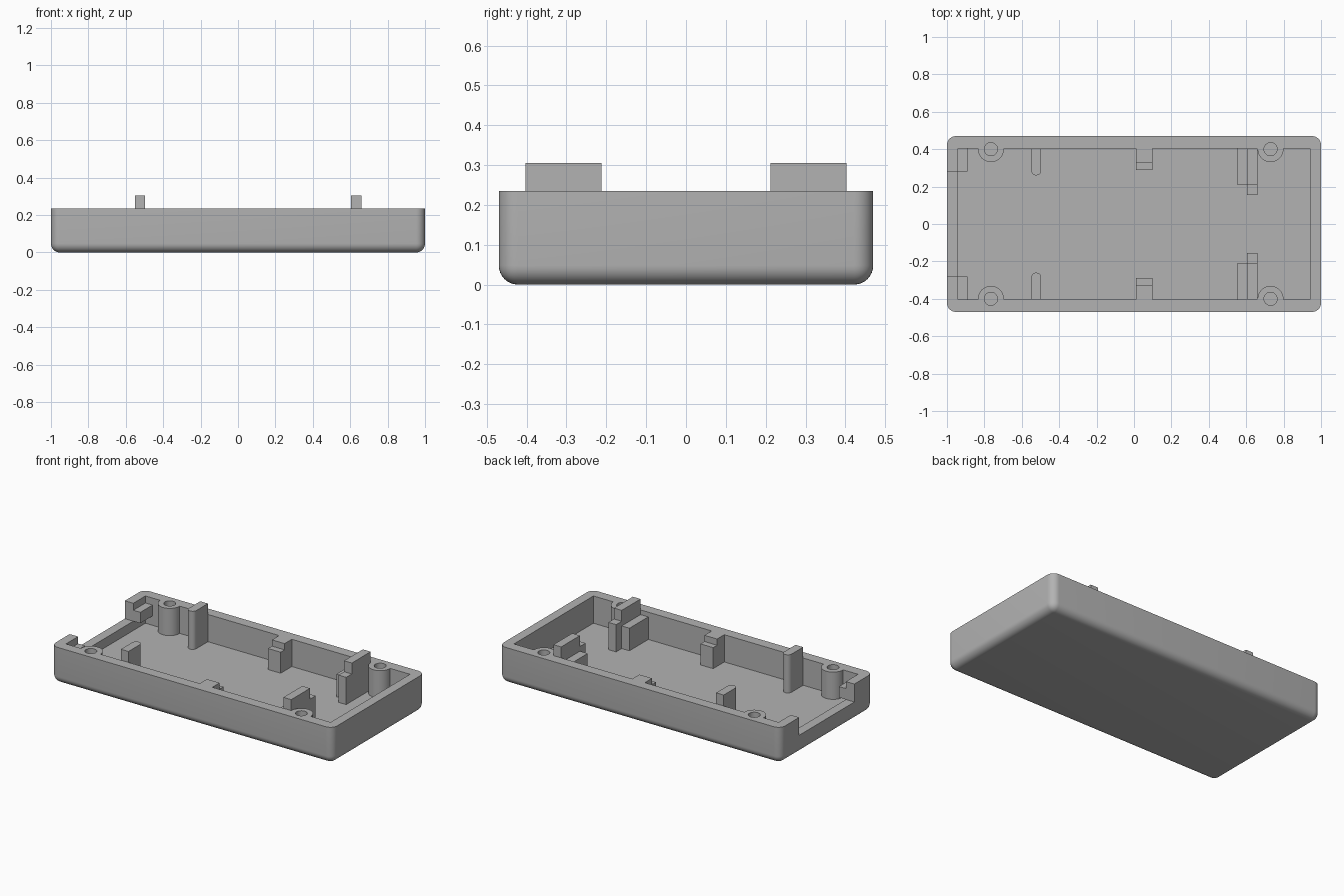
import bpy, bmesh
from mathutils import Matrix, Vector

if "Cube" in bpy.data.objects:
    bpy.data.objects.remove(bpy.data.objects["Cube"], do_unlink=True)

grey = bpy.data.materials.new("plain grey")
grey.use_nodes = True
colour = (0.45, 0.45, 0.45, 1)
grey.diffuse_color = colour
grey.node_tree.nodes["Principled BSDF"].inputs["Base Color"].default_value = colour

TOP, FLOOR, INX, INY = 0.235, 0.06, 0.94, 0.403


def finish(name, bm):
    mesh = bpy.data.meshes.new(name)
    bm.to_mesh(mesh)
    bm.free()
    mesh.materials.append(grey)
    ob = bpy.data.objects.new(name, mesh)
    bpy.context.collection.objects.link(ob)
    return ob


def block_bm(x, y, z):
    bm = bmesh.new()
    bmesh.ops.create_cube(bm, size=1)
    for v in bm.verts:
        v.co = Vector([sum(r) / 2 + c * abs(r[1] - r[0]) for r, c in zip((x, y, z), v.co)])
    return bm


def box(name, x, y, z):
    return finish(name, block_bm(x, y, z))


def cylinder(name, x, y, r, z0, z1):
    bm = bmesh.new()
    bmesh.ops.create_cone(bm, cap_ends=True, segments=40, radius1=r, radius2=r, depth=z1 - z0,
                          matrix=Matrix.Translation((x, y, (z0 + z1) / 2)))
    return finish(name, bm)


def combine(target, tool, operation):
    tool.hide_render = True
    mod = target.modifiers.new(operation, 'BOOLEAN')
    mod.operation, mod.solver, mod.object = operation, 'EXACT', tool
    bpy.context.view_layer.objects.active = target
    bpy.ops.object.modifier_apply(modifier=mod.name)
    bpy.data.objects.remove(tool, do_unlink=True)


def smooth(ob):
    bpy.ops.object.select_all(action='DESELECT')
    ob.select_set(True)
    bpy.context.view_layer.objects.active = ob
    bpy.ops.object.shade_smooth_by_angle(angle=0.52)


# Tray with rounded corners and underside
bm = block_bm((-1, 1), (-0.47, 0.47), (0, TOP))
edges = [e for e in bm.edges if min(v.co.z for v in e.verts) < 0.01]
bmesh.ops.bevel(bm, geom=edges, offset=0.048, segments=8, profile=0.5, affect='EDGES')
tray = finish("tray", bm)
combine(tray, box("cavity", (-INX, INX), (-INY, INY), (FLOOR, 0.5)), 'DIFFERENCE')

# Port opening in the end wall
combine(tray, box("port_opening", (-1.1, -0.9), (-0.28, 0.28), (0.12, 0.5)), 'DIFFERENCE')

# Screw bosses, flush with the rim
for side in (-1, 1):
    for x in (-0.765, 0.73):
        combine(tray, cylinder("boss", x, side * 0.4, 0.069, 0.04, TOP), 'UNION')
        combine(tray, cylinder("hole", x, side * 0.4, 0.035, 0.08, 0.5), 'DIFFERENCE')
smooth(tray)

for side, label in ((-1, "front"), (1, "back")):
    def span(a, b):
        return tuple(sorted((side * a, side * b)))

    # Stepped clip in the middle of each long wall
    box(label + "_clip_upper", (0.01, 0.1), span(0.33, INY), (FLOOR, TOP))
    box(label + "_clip_step", (0.01, 0.1), span(0.29, 0.33), (FLOOR, 0.195))

    # Tall stepped guide with a lower support beside it
    box(label + "_guide", (0.605, 0.66), span(0.212, INY), (FLOOR, 0.305))
    box(label + "_guide_step", (0.605, 0.66), span(0.155, 0.212), (FLOOR, TOP))
    box(label + "_guide_support", (0.55, 0.605), span(0.212, INY), (FLOOR, 0.205))

    # Ledge beside the port opening
    box(label + "_port_ledge", (-INX, -0.89), span(0.28, INY), (0.12, 0.19))

    # Tall locating rib with a round nose
    rib = box(label + "_rib", (-0.55, -0.496), span(0.287, INY), (FLOOR, 0.305))
    combine(rib, cylinder("nose", -0.523, side * 0.287, 0.027, FLOOR, 0.305), 'UNION')
    smooth(rib)
